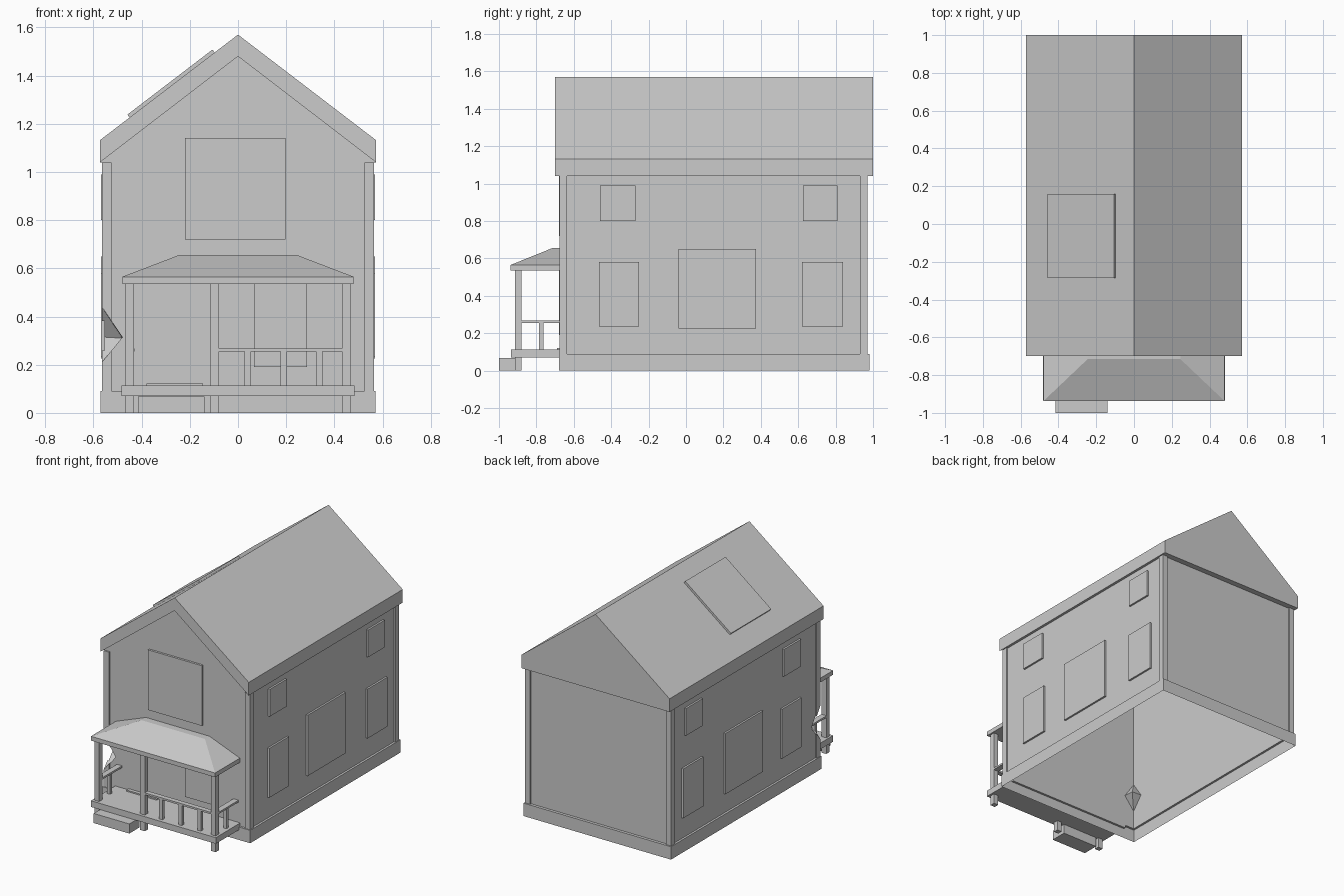
import bpy, bmesh, math
from mathutils import Vector

if "Cube" in bpy.data.objects:
    bpy.data.objects.remove(bpy.data.objects["Cube"])


def mesh_object(name, verts, faces):
    me = bpy.data.meshes.new(name)
    bm = bmesh.new()
    vs = [bm.verts.new(v) for v in verts]
    for f in faces:
        bm.faces.new([vs[i] for i in f])
    bmesh.ops.recalc_face_normals(bm, faces=bm.faces)
    bm.to_mesh(me)
    bm.free()
    ob = bpy.data.objects.new(name, me)
    bpy.context.collection.objects.link(ob)
    return ob


def prism(name, pts, a, b, axis):
    """Extrude a 2D outline from a to b along y (outline in xz) or z (outline in xy)."""
    def place(p, t):
        return (p[0], t, p[1]) if axis == 'y' else (p[0], p[1], t)
    n = len(pts)
    verts = [place(p, a) for p in pts] + [place(p, b) for p in pts]
    faces = [list(range(n)), list(range(n, 2 * n))]
    faces += [[i, (i + 1) % n, (i + 1) % n + n, i + n] for i in range(n)]
    return mesh_object(name, verts, faces)


def box(name, x0, x1, y0, y1, z0, z1):
    return prism(name, [(x0, y0), (x1, y0), (x1, y1), (x0, y1)], z0, z1, 'z')


def open_ends(ob, zs):
    """Remove horizontal faces at the given heights."""
    bm = bmesh.new()
    bm.from_mesh(ob.data)
    gone = [f for f in bm.faces if abs(f.normal.z) > 0.99
            and any(abs(f.calc_center_median().z - z) < 1e-3 for z in zs)]
    bmesh.ops.delete(bm, geom=gone, context='FACES')
    bm.to_mesh(ob.data)
    bm.free()


def cut(ob, cutter):
    m = ob.modifiers.new('dent', 'BOOLEAN')
    m.object = cutter
    m.operation = 'DIFFERENCE'
    m.solver = 'EXACT'
    bpy.context.view_layer.objects.active = ob
    bpy.ops.object.modifier_apply(modifier=m.name)


WX, WF, WB = 0.555, -0.665, 0.96      # wall planes
EAVE = 1.04

# dent in the front left corner
c, r = Vector((-0.565, -0.675, 0.32)), 0.085
cutter = mesh_object('dent_cutter',
                     [c + Vector(v) for v in ((r, r, -0.01), (-r, r, 0), (-r, -r, 0),
                                              (r, -r, 0), (0, 0, 0.12), (0, 0, -0.11))],
                     [(i, (i + 1) % 4, k) for i in range(4) for k in (4, 5)])
cutter.hide_render = True

# walls (hollow shell) and foundation skirt
walls = box('walls', -WX, WX, WF, WB, 0.09, EAVE)
cut(walls, cutter)
open_ends(walls, (0.09, EAVE))
o = [(-0.57, -0.68), (0.57, -0.68), (0.57, 0.98), (-0.57, 0.98)]
i_ = [(-WX, WF), (WX, WF), (WX, WB), (-WX, WB)]
mesh_object('foundation_skirt',
            [(x, y, 0) for x, y in o] + [(x, y, 0.09) for x, y in o + i_],
            [(k + s, (k + 1) % 4 + s, (k + 1) % 4 + s + 4, k + s + 4)
             for s in (0, 4) for k in range(4)])

# corner trims
for sx in (-1, 1):
    for side, yw, sy in (('front', WF, 1), ('back', WB, -1)):
        L = [(0.565, -0.01), (0.525, -0.01), (0.525, 0), (WX, 0), (WX, 0.03), (0.565, 0.03)]
        t = prism(f'{side}_corner_trim', [(sx * x, yw + sy * y) for x, y in L], 0.09, EAVE, 'z')
        if sx < 0 and side == 'front':
            cut(t, cutter)

# roof body with flush back gable, and front overhang
outer = [(-0.573, EAVE), (-0.573, 1.132), (0, 1.57), (0.573, 1.132), (0.573, EAVE)]
prism('roof_and_gables', outer, WF, 1.0, 'y')
prism('roof_front_overhang', outer + [(0, 1.48)], -0.70, WF, 'y')

# skylight on the left slope
d = Vector((0.573, 0.438)).normalized()
n = Vector((-d.y, d.x)) * 0.015
p0 = Vector((-0.45, 1.57 - 0.45 * 0.438 / 0.573))
p1 = Vector((-0.097, 1.57 - 0.097 * 0.438 / 0.573))
prism('skylight', [p0, p1, p1 + n, p0 + n], -0.285, 0.16, 'y')

# windows
for sx in (-1, 1):
    for y0, y1, z0, z1 in ((-0.46, -0.27, 0.80, 0.99), (0.625, 0.81, 0.80, 0.99),
                           (-0.465, -0.25, 0.235, 0.58), (0.62, 0.84, 0.235, 0.58),
                           (-0.04, 0.375, 0.225, 0.65)):
        box('side_window', *sorted((sx * WX, sx * 0.568)), y0, y1, z0, z1)
box('front_upper_window', -0.22, 0.197, -0.68, WF, 0.72, 1.14)
box('front_lower_window', 0.067, 0.287, -0.68, WF, 0.19, 0.535)

# porch deck, step and threshold
box('porch_deck', -0.483, 0.483, -0.935, WF, 0.07, 0.113)
box('porch_step', -0.415, -0.14, -1.0, -0.885, 0, 0.067)
box('threshold', -0.38, -0.145, -0.69, WF, 0.113, 0.122)

# porch roof: fascia slab and hipped top
box('porch_roof_fascia', -0.48, 0.48, -0.938, WF, 0.535, 0.565)
mesh_object('porch_roof',
            [(-0.48, -0.938, 0.565), (0.48, -0.938, 0.565), (0.48, WF, 0.565), (-0.48, WF, 0.565),
             (-0.245, -0.715, 0.655), (0.245, -0.715, 0.655), (0.245, WF, 0.655), (-0.245, WF, 0.655)],
            [(0, 1, 5, 4), (1, 2, 6, 5), (2, 3, 7, 6), (3, 0, 4, 7), (4, 5, 6, 7), (0, 3, 2, 1)])

# porch posts down to the ground
for x in (-0.45, -0.097, 0.45):
    box('porch_post', x - 0.018, x + 0.018, -0.915, -0.88, 0, 0.535)

# railings
box('front_handrail', -0.08, 0.432, -0.915, -0.88, 0.255, 0.268)
for x in (0.04, 0.19, 0.337):
    box('front_baluster', x - 0.013, x + 0.013, -0.91, -0.885, 0.113, 0.255)
for x in (-0.45, 0.45):
    box('side_handrail', x - 0.02, x + 0.02, -0.88, WF, 0.255, 0.268)
    box('side_baluster', x - 0.012, x + 0.012, -0.787, -0.763, 0.113, 0.255)

bpy.data.objects.remove(cutter)
